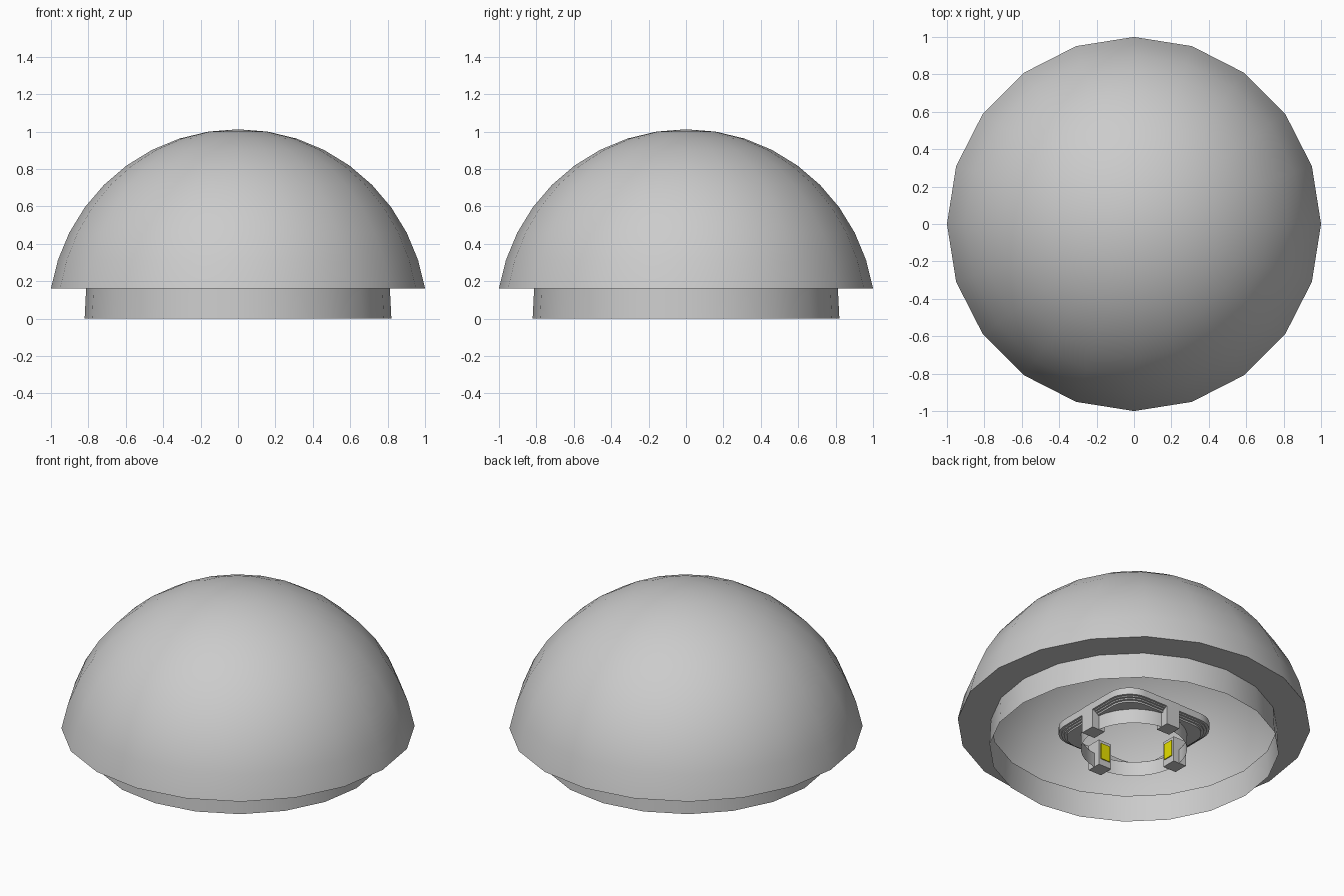
import bpy, bmesh, math
from math import sin, cos, pi, radians

if "Cube" in bpy.data.objects:
    bpy.data.objects.remove(bpy.data.objects["Cube"])


def finish(bm, name, smooth_angle=None):
    bmesh.ops.recalc_face_normals(bm, faces=bm.faces)
    me = bpy.data.meshes.new(name)
    bm.to_mesh(me)
    bm.free()
    ob = bpy.data.objects.new(name, me)
    bpy.context.collection.objects.link(ob)
    if smooth_angle:
        bpy.ops.object.select_all(action='DESELECT')
        bpy.context.view_layer.objects.active = ob
        ob.select_set(True)
        bpy.ops.object.shade_smooth_by_angle(angle=radians(smooth_angle))
    return ob


def loft(name, loops, smooth=30):
    bm = bmesh.new()
    rows = [[bm.verts.new(p) for p in lp] for lp in loops]
    n = len(rows[0])
    for a, b in zip(rows, rows[1:]):
        for i in range(n):
            j = (i + 1) % n
            bm.faces.new((a[i], a[j], b[j], b[i]))
    bmesh.ops.remove_doubles(bm, verts=bm.verts, dist=1e-5)
    return finish(bm, name, smooth)


def circle(r, z, n=20):
    return [(r * cos(2 * pi * i / n), r * sin(2 * pi * i / n), z) for i in range(n)]


def rounded_square(half, r, z, seg=8):
    pts = []
    for q in range(4):
        c = pi / 4 + q * pi / 2
        cx = math.copysign(half - r, cos(c))
        cy = math.copysign(half - r, sin(c))
        for k in range(seg + 1):
            a = q * pi / 2 + k * pi / 2 / seg
            pts.append((cx + r * cos(a), cy + r * sin(a), z))
    return pts


def box(name, center, size, rot=0):
    bm = bmesh.new()
    bmesh.ops.create_cube(bm, size=1)
    for v in bm.verts:
        v.co = [v.co[i] * size[i] + center[i] for i in range(3)]
    ob = finish(bm, name)
    ob.rotation_euler.z = rot
    return ob


# Hollow dome: twenty-sided hemisphere with a flat underside rim
R = 1 / cos(radians(9))
dome = [circle(0.812, 0.162), circle(1.0, 0.162)]
dome += [circle(R * cos(radians(9 * k)), R * sin(radians(9 * k))) for k in range(2, 11)]
loft("dome", dome)

# Thin collar, slightly flared, open at both ends
loft("base_collar", [circle(0.82, 0), circle(0.812, 0.162)])

# Stepped rounded-square frame with a round opening
steps = [(0.345, 0.158), (0.345, 0.115), (0.332, 0.115), (0.332, 0.108),
         (0.32, 0.108), (0.32, 0.10), (0.308, 0.10), (0.308, 0.09)]
frame = [rounded_square(h, h * 0.42, z) for h, z in steps]
frame.append(rounded_square(0.30, 0.2995, 0.09))
loft("stepped_frame", frame)

# Round tube below the frame
loft("frame_tube", [circle(0.30, 0.0, 40), circle(0.30, 0.09, 40)])

# Four posts with yellow contacts on their inward faces
yellow = bpy.data.materials.new("yellow_contact")
yellow.diffuse_color = (0.8, 0.75, 0.0, 1)
yellow.use_nodes = True
yellow.node_tree.nodes["Principled BSDF"].inputs["Base Color"].default_value = yellow.diffuse_color
for i in range(4):
    a = i * pi / 2
    box(f"post_{i}", (0.30, 0, 0.08), (0.09, 0.09, 0.16), a)
    tip = box(f"contact_{i}", (0.254, 0, 0.09), (0.01, 0.065, 0.10), a)
    tip.data.materials.append(yellow)
